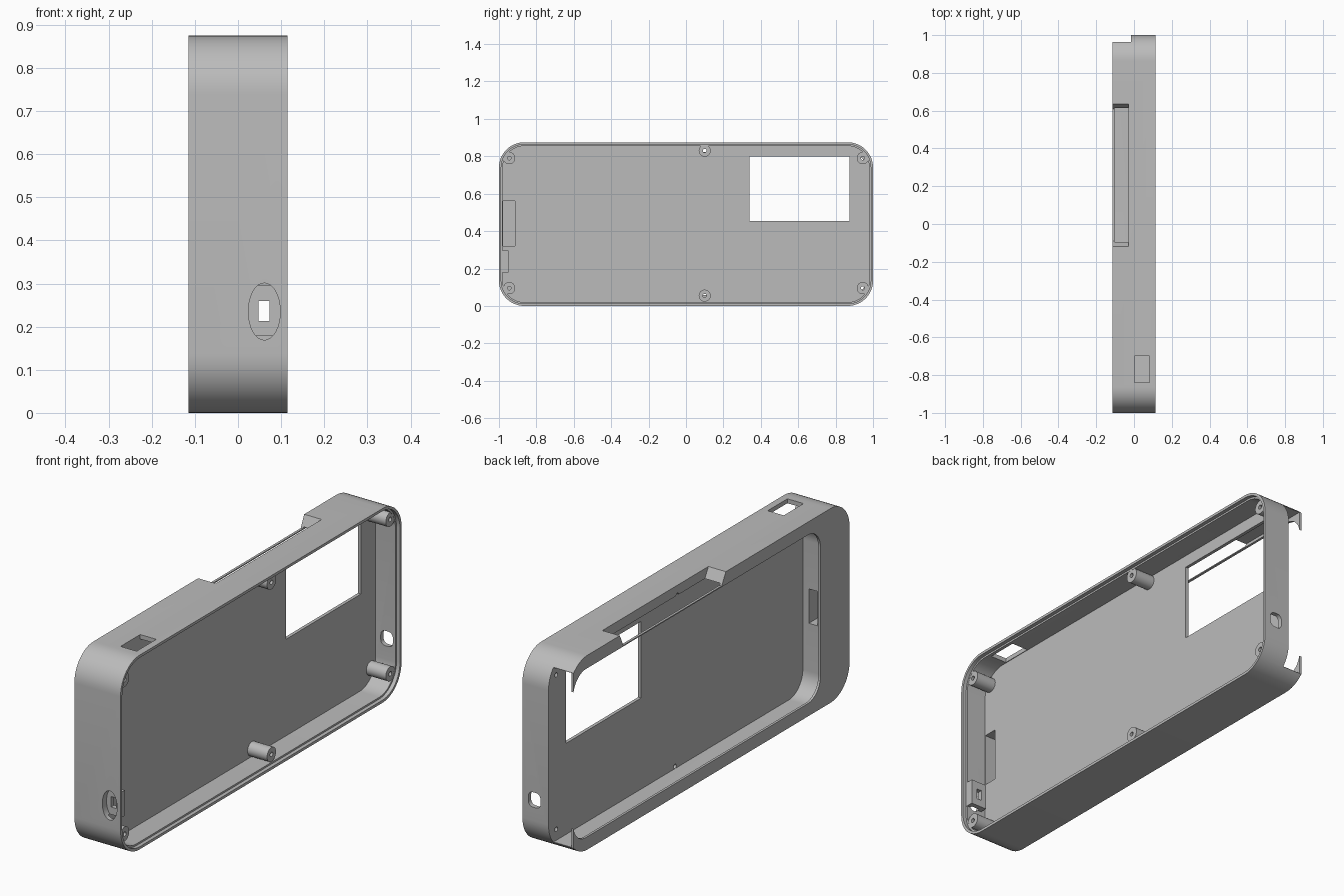
import bpy, bmesh, math

cube = bpy.data.objects.get("Cube")
if cube:
    bpy.data.objects.remove(cube, do_unlink=True)

grey = bpy.data.materials.new("plain grey")
grey.use_nodes = True
grey.diffuse_color = (0.5, 0.5, 0.5, 1)
grey.node_tree.nodes["Principled BSDF"].inputs["Base Color"].default_value = (0.5, 0.5, 0.5, 1)

W, H, R = 0.115, 0.875, 0.135   # half thickness, height, corner radius
FLOOR_BACK, FLOOR_TOP = -0.015, 0.0


def prism(name, outline, lo, hi, axis="x"):
    """Extrude an outline along x (points are y, z) or along y (points are x, z)."""
    def place(p, d):
        return (d, p[0], p[1]) if axis == "x" else (p[0], d, p[1])
    bm = bmesh.new()
    a = [bm.verts.new(place(p, lo)) for p in outline]
    b = [bm.verts.new(place(p, hi)) for p in outline]
    n = len(outline)
    bm.faces.new(a)
    bm.faces.new(b[::-1])
    for i in range(n):
        j = (i + 1) % n
        bm.faces.new((a[i], b[i], b[j], a[j]))
    bmesh.ops.recalc_face_normals(bm, faces=bm.faces)
    mesh = bpy.data.meshes.new(name)
    bm.to_mesh(mesh)
    bm.free()
    mesh.materials.append(grey)
    obj = bpy.data.objects.new(name, mesh)
    bpy.context.collection.objects.link(obj)
    return obj


def rounded(u0, u1, v0, v1, r, steps=12):
    pts = []
    corners = [(u1 - r, v1 - r), (u0 + r, v1 - r), (u0 + r, v0 + r), (u1 - r, v0 + r)]
    for k, (u, v) in enumerate(corners):
        for i in range(steps + 1):
            t = math.pi / 2 * (k + i / steps)
            pts.append((u + r * math.cos(t), v + r * math.sin(t)))
    return pts


def ellipse(u, v, ru, rv, n=32):
    return [(u + ru * math.cos(math.tau * i / n), v + rv * math.sin(math.tau * i / n))
            for i in range(n)]


def box(name, x0, x1, y0, y1, z0, z1):
    return prism(name, [(y0, z0), (y1, z0), (y1, z1), (y0, z1)], x0, x1)


def cut(target, cutter):
    cutter.hide_render = True
    mod = target.modifiers.new("cut", "BOOLEAN")
    mod.operation = "DIFFERENCE"
    mod.solver = "EXACT"
    mod.object = cutter
    bpy.ops.object.select_all(action="DESELECT")
    bpy.context.view_layer.objects.active = target
    target.select_set(True)
    bpy.ops.object.modifier_apply(modifier=mod.name)
    bpy.data.objects.remove(cutter, do_unlink=True)


def finish(obj):
    bpy.ops.object.select_all(action="DESELECT")
    bpy.context.view_layer.objects.active = obj
    obj.select_set(True)
    bpy.ops.object.shade_smooth_by_angle(angle=math.radians(30))


# Outer shell with the open cavity and the stepped seat for a lid
case = prism("case_shell", rounded(-1, 1, 0, H, R), -W, W)
cut(case, prism("cavity", rounded(-0.98, 0.98, 0.02, H - 0.02, R - 0.02), FLOOR_TOP, 0.2))
cut(case, prism("lid_seat", rounded(-0.988, 0.988, 0.012, H - 0.012, R - 0.012), 0.098, 0.2))

# Slide-in pocket, its retaining lip and the open far end
cut(case, prism("pocket", rounded(-0.81, 1.3, 0.045, 0.83, 0.1), -0.104, FLOOR_BACK))
cut(case, prism("lip_opening", rounded(-0.793, 0.966, 0.058, 0.817, 0.09), -0.2, -0.06))
cut(case, box("open_end", -0.2, FLOOR_BACK, 0.964, 1.2, -0.1, 1))

# Window in the floor, top switch hole and sloped button notch
cut(case, box("window", -0.05, 0.05, 0.34, 0.875, 0.455, 0.80))
cut(case, box("switch_hole", 0.003, 0.083, -0.84, -0.70, 0.8, 1))
cut(case, prism("button_notch", [(-0.09, 0.822), (0.61, 0.822), (0.64, 0.885), (-0.125, 0.885)],
                -0.2, -0.028))

# Connector recess behind the pocket end, with a passage into the pocket
cut(case, box("connector_recess", -0.09, 0.01, -0.979, -0.915, 0.32, 0.56))
cut(case, box("connector_passage", -0.087, -0.045, -0.95, -0.75, 0.36, 0.515))

# Rounded hole in the far end wall
cut(case, prism("end_hole", rounded(0.025, 0.085, 0.195, 0.262, 0.022), 0.9, 1.1, "y"))

# Port block with its oval recess and slot
port = box("port_block", 0.022, 0.1, -0.985, -0.948, 0.18, 0.295)
for part in (case, port):
    cut(part, prism("port_oval", ellipse(0.061, 0.235, 0.037, 0.066), -1.1, -0.97, "y"))
    cut(part, box("port_slot", 0.047, 0.073, -1.1, -0.9, 0.213, 0.26))
finish(port)

# Screw posts: four corners and one in the middle of each long wall
posts = [(y, z) for y in (-0.945, 0.945) for z in (0.095, 0.79)] + [(0.1, 0.055), (0.1, 0.83)]
for k, (y, z) in enumerate(posts):
    post = prism(f"screw_post_{k + 1}", ellipse(y, z, 0.032, 0.032), -0.004, 0.097)
    for part in (case, post):
        cut(part, prism("screw_hole", ellipse(y, z, 0.01, 0.01, 16), -0.03, 0.2))
    finish(post)

finish(case)
